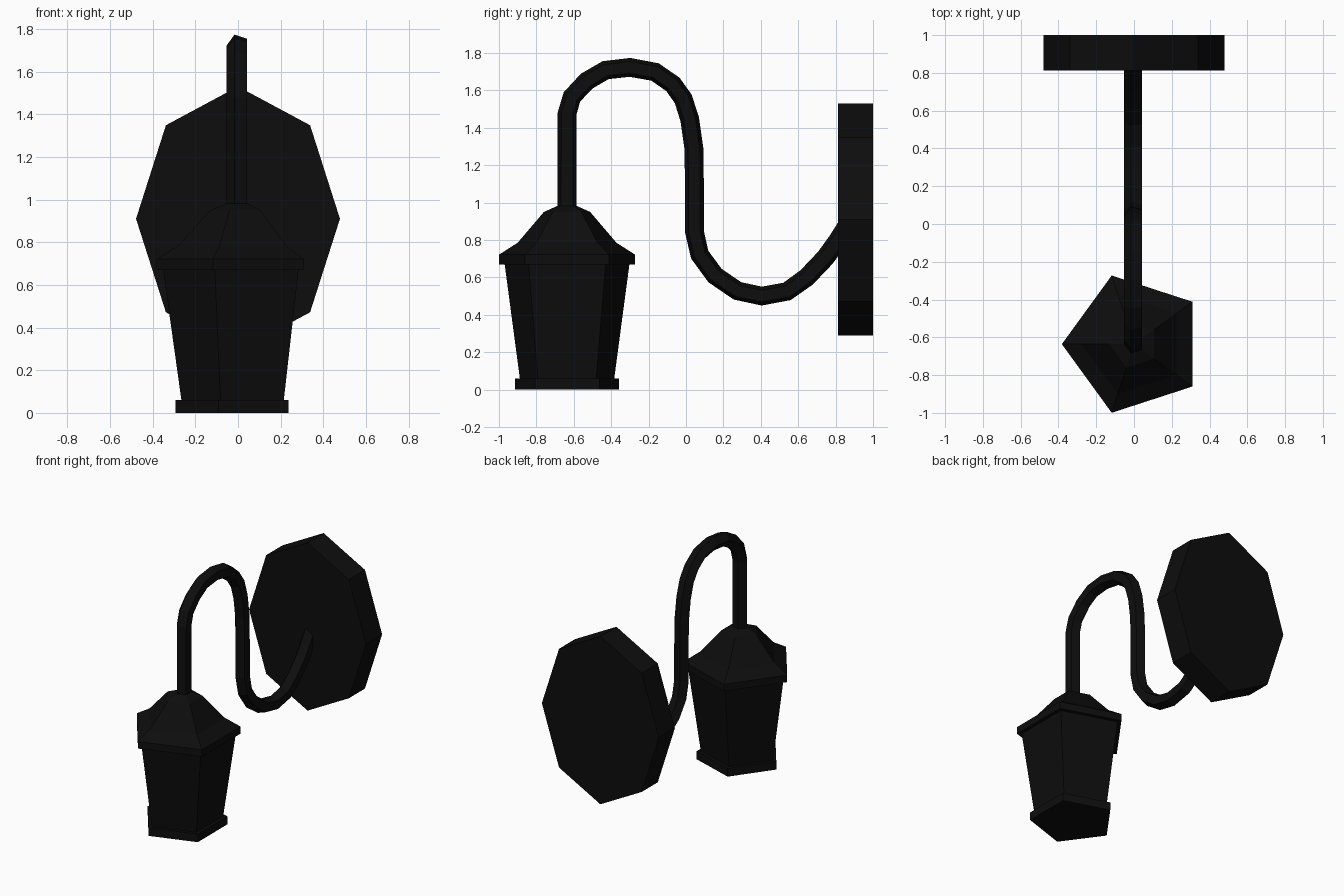
import bpy, bmesh
from math import sin, cos, pi
from mathutils import Vector

cube = bpy.data.objects.get("Cube")
if cube:
    bpy.data.objects.remove(cube, do_unlink=True)

iron = bpy.data.materials.new("black iron")
iron.use_nodes = True
BLACK = (0.004, 0.004, 0.004, 1)
iron.diffuse_color = BLACK
iron.node_tree.nodes["Principled BSDF"].inputs["Base Color"].default_value = BLACK


def polygon(centre, u, v, ru, rv, sides):
    """Ring of points; the first corner lies at -u."""
    angles = [pi + 2 * pi * i / sides for i in range(sides)]
    return [centre + u * ru * cos(a) + v * rv * sin(a) for a in angles]


def loft(name, rings):
    """Closed flat-shaded skin through rings of equal size."""
    bm = bmesh.new()
    loops = [[bm.verts.new(p) for p in ring] for ring in rings]
    n = len(loops[0])
    for a, b in zip(loops, loops[1:]):
        for i in range(n):
            j = (i + 1) % n
            bm.faces.new((a[i], a[j], b[j], b[i]))
    bm.faces.new(loops[0][::-1])
    bm.faces.new(loops[-1])
    bmesh.ops.recalc_face_normals(bm, faces=bm.faces)
    mesh = bpy.data.meshes.new(name)
    bm.to_mesh(mesh)
    bm.free()
    mesh.materials.append(iron)
    obj = bpy.data.objects.new(name, mesh)
    bpy.context.collection.objects.link(obj)
    return obj


X, Y, Z = Vector((1, 0, 0)), Vector((0, 1, 0)), Vector((0, 0, 1))
LAMP_Y = -0.636

# Five-sided lantern: (radius, height) profile of each part
lantern = {
    "lantern_base": [(0.293, 0), (0.293, 0.06)],
    "lantern_body": [(0.264, 0.05), (0.352, 0.68)],
    "lantern_rim": [(0.382, 0.67), (0.382, 0.722)],
    "lantern_roof": [(0.382, 0.722), (0.278, 0.785), (0.13, 0.95), (0.055, 0.982)],
}
for name, profile in lantern.items():
    loft(name, [polygon(Vector((0, LAMP_Y, z)), X, Y, r, r, 5) for r, z in profile])

# Octagonal wall plate, taller than wide
loft("wall_plate", [polygon(Vector((0, y, 0.91)), X, Z, 0.478, 0.62, 8) for y in (0.812, 1.0)])

# Curved arm: five-sided tube swept along a path of (y, z) points
path = [(LAMP_Y, 0.95), (LAMP_Y, 1.475), (-0.61, 1.565), (-0.53, 1.65),
        (-0.43, 1.708), (-0.3, 1.723), (-0.165, 1.698), (-0.07, 1.632),
        (-0.015, 1.555), (0.02, 1.445), (0.042, 1.29), (0.045, 1.1),
        (0.045, 0.845), (0.073, 0.722), (0.155, 0.61), (0.275, 0.528),
        (0.405, 0.5), (0.54, 0.525), (0.645, 0.6), (0.745, 0.705),
        (0.81, 0.795), (0.87, 0.89)]
points = [Vector((0, y, z)) for y, z in path]
rings = []
for i, p in enumerate(points):
    before = points[max(i - 1, 0)]
    after = points[min(i + 1, len(points) - 1)]
    d_in = (p - before).normalized() if i else (after - p).normalized()
    d_out = (after - p).normalized() if after != p else d_in
    tangent = (d_in + d_out).normalized()
    rings.append(polygon(p, X, tangent.cross(X), 0.053, 0.053, 5))
loft("curved_arm", rings)
